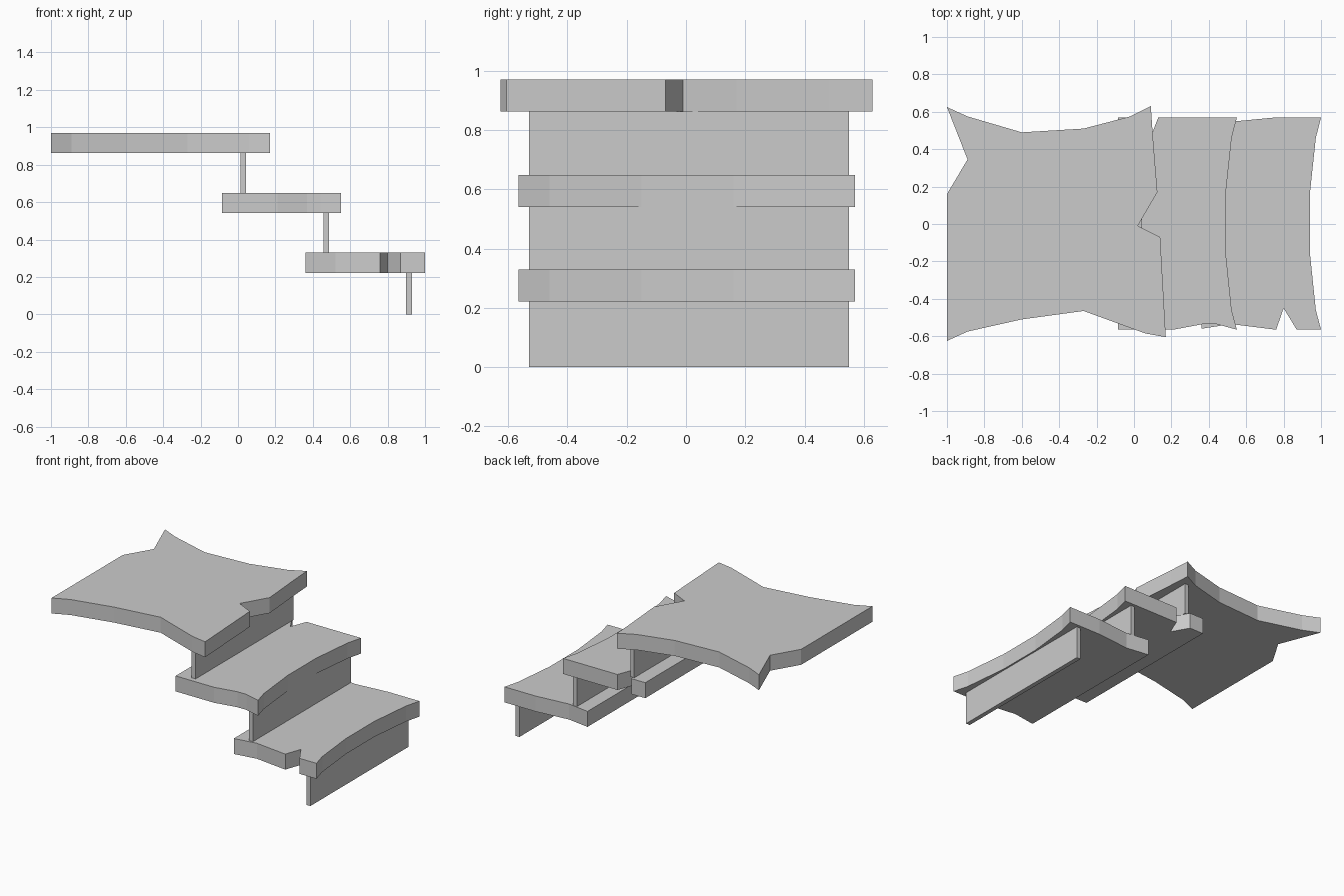
import bpy
import bmesh

if "Cube" in bpy.data.objects:
    bpy.data.objects.remove(bpy.data.objects["Cube"])


def slab(name, outline, z0, z1):
    """Extrude a flat plan outline between two heights."""
    bm = bmesh.new()
    face = bm.faces.new([bm.verts.new((x, y, z0)) for x, y in outline])
    res = bmesh.ops.extrude_face_region(bm, geom=[face])
    top = [v for v in res["geom"] if isinstance(v, bmesh.types.BMVert)]
    bmesh.ops.translate(bm, verts=top, vec=(0, 0, z1 - z0))
    # concave caps are triangulated cleanly
    caps = [f for f in bm.faces if len(f.verts) > 4]
    bmesh.ops.triangulate(bm, faces=caps, ngon_method='EAR_CLIP')
    bmesh.ops.recalc_face_normals(bm, faces=bm.faces)
    mesh = bpy.data.meshes.new(name)
    bm.to_mesh(mesh)
    bm.free()
    obj = bpy.data.objects.new(name, mesh)
    bpy.context.collection.objects.link(obj)
    return obj


def worn_nose(x):
    """Hollowed front edge of a tread, from back corner to front corner."""
    return [(x, 0.57), (x - 0.028, 0.46), (x - 0.06, 0.16),
            (x - 0.06, -0.15), (x - 0.028, -0.46), (x, -0.565)]


# Top landing with chipped edges
slab("landing", [
    (-1, 0.625), (-1, 0.16), (-0.89, 0.345)][1:] + [
    (-1, 0.625), (-0.89, 0.575), (-0.60, 0.49), (-0.27, 0.51),
    (-0.02, 0.575), (0.09, 0.63), (0.10, 0.48), (0.125, 0.17),
    (0.02, -0.01), (0.14, -0.07), (0.17, -0.605), (0.06, -0.585),
    (-0.27, -0.465), (-0.60, -0.51), (-0.89, -0.575), (-1, -0.625)],
    0.862, 0.97)

# Middle tread, chipped along the back
slab("middle_tread", [
    (-0.085, -0.565), (-0.085, 0.57), (0.02, 0.57), (0.085, 0.455),
    (0.13, 0.57)] + worn_nose(0.55) + [
    (0.44, -0.535), (0.37, -0.535), (0.21, -0.565)],
    0.541, 0.649)

# Lower tread, chipped along the front
slab("lower_tread", [
    (0.36, -0.56), (0.36, 0.57), (0.52, 0.547), (0.76, 0.57)]
    + worn_nose(1.0) + [
    (0.87, -0.565), (0.80, -0.45), (0.76, -0.565), (0.52, -0.535)],
    0.222, 0.33)

# Thin risers under each tread
for name, x, z0, z1 in (("upper_riser", 0.014, 0.649, 0.862),
                        ("middle_riser", 0.456, 0.33, 0.541),
                        ("lower_riser", 0.899, 0.0, 0.222)):
    slab(name, [(x, -0.53), (x + 0.03, -0.53), (x + 0.03, 0.55), (x, 0.55)], z0, z1)
